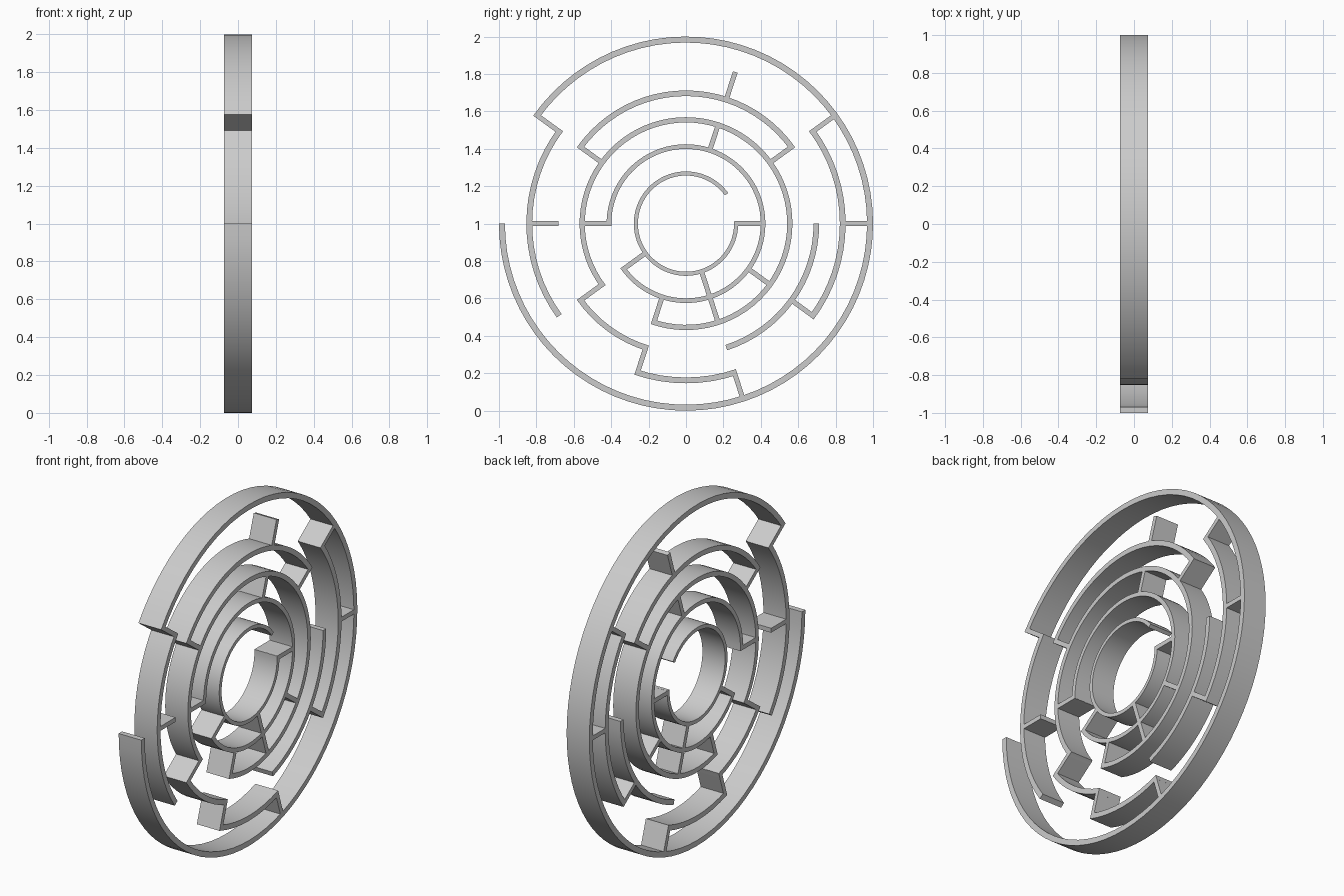
import bpy, bmesh
from math import sin, cos, radians, degrees

if "Cube" in bpy.data.objects:
    bpy.data.objects.remove(bpy.data.objects["Cube"])

DEPTH = 0.0735                      # half depth along x
RADII = [0.268, 0.412, 0.555, 0.697, 0.838, 0.984]   # wall centre lines
THICK = [0.022, 0.025, 0.028, 0.030, 0.031, 0.032]
WALL = 0.026                        # spoke thickness

# ring index -> arcs (start, end), degrees from +y towards +z
ARCS = {0: [(36, 360)],
        1: [(-144, 180)],
        2: [(-108, 216)],
        3: [(36, 144), (-72, 0), (216, 252)],
        4: [(144, 216), (-36, 36), (252, 288)],
        5: [(-180, 144)]}
# spokes joining ring n to ring n + 1
SPOKES = {0: [0, 216, 288],
          1: [72, 180, 252, 288, 324],
          2: [36, 144, 216],
          3: [72, 180, 252, 324],
          4: [0, 36, 144, 288]}


def extrude_profile(name, sections):
    """Sweep a rectangle through pairs of (inner, outer) yz points."""
    bm = bmesh.new()
    loops = []
    for (iy, iz), (oy, oz) in sections:
        loops.append([bm.verts.new(p) for p in (
            (-DEPTH, iy, iz), (DEPTH, iy, iz), (DEPTH, oy, oz), (-DEPTH, oy, oz))])
    for a, b in zip(loops, loops[1:]):
        for i in range(4):
            j = (i + 1) % 4
            bm.faces.new((a[i], a[j], b[j], b[i]))
    bm.faces.new(loops[0])
    bm.faces.new(loops[-1])
    bmesh.ops.recalc_face_normals(bm, faces=bm.faces)
    me = bpy.data.meshes.new(name)
    bm.to_mesh(me)
    bm.free()
    ob = bpy.data.objects.new(name, me)
    bpy.context.collection.objects.link(ob)
    ob.select_set(True)
    bpy.context.view_layer.objects.active = ob
    return ob


def polar(r, deg, side=0.0):
    a = radians(deg)
    return (r * cos(a) - side * sin(a), 1 + r * sin(a) + side * cos(a))


def has_spoke(ring, deg):
    return any(deg % 360 in SPOKES.get(k, []) for k in (ring - 1, ring))


# curved walls; ends that meet a spoke run on to make a full corner
for ring, arcs in ARCS.items():
    r, h = RADII[ring], THICK[ring] / 2
    for start, end in arcs:
        n = round((end - start) / 4.5)
        ext = degrees(WALL / 2 / r)
        a0 = start - (ext if has_spoke(ring, start) else 0)
        a1 = end + (ext if has_spoke(ring, end) else 0)
        angles = [a0 + (a1 - a0) * i / n for i in range(n + 1)]
        extrude_profile("curved_wall", [(polar(r - h, a), polar(r + h, a)) for a in angles])

# straight radial walls
for ring, angles in SPOKES.items():
    r0 = RADII[ring] - THICK[ring] / 2 + 0.001
    r1 = RADII[ring + 1] + THICK[ring + 1] / 2 - 0.001
    for a in angles:
        w = WALL / 2
        extrude_profile("radial_wall", [(polar(r0, a, -w), polar(r1, a, -w)),
                                        (polar(r0, a, w), polar(r1, a, w))])

bpy.ops.object.shade_smooth_by_angle(angle=radians(30))
